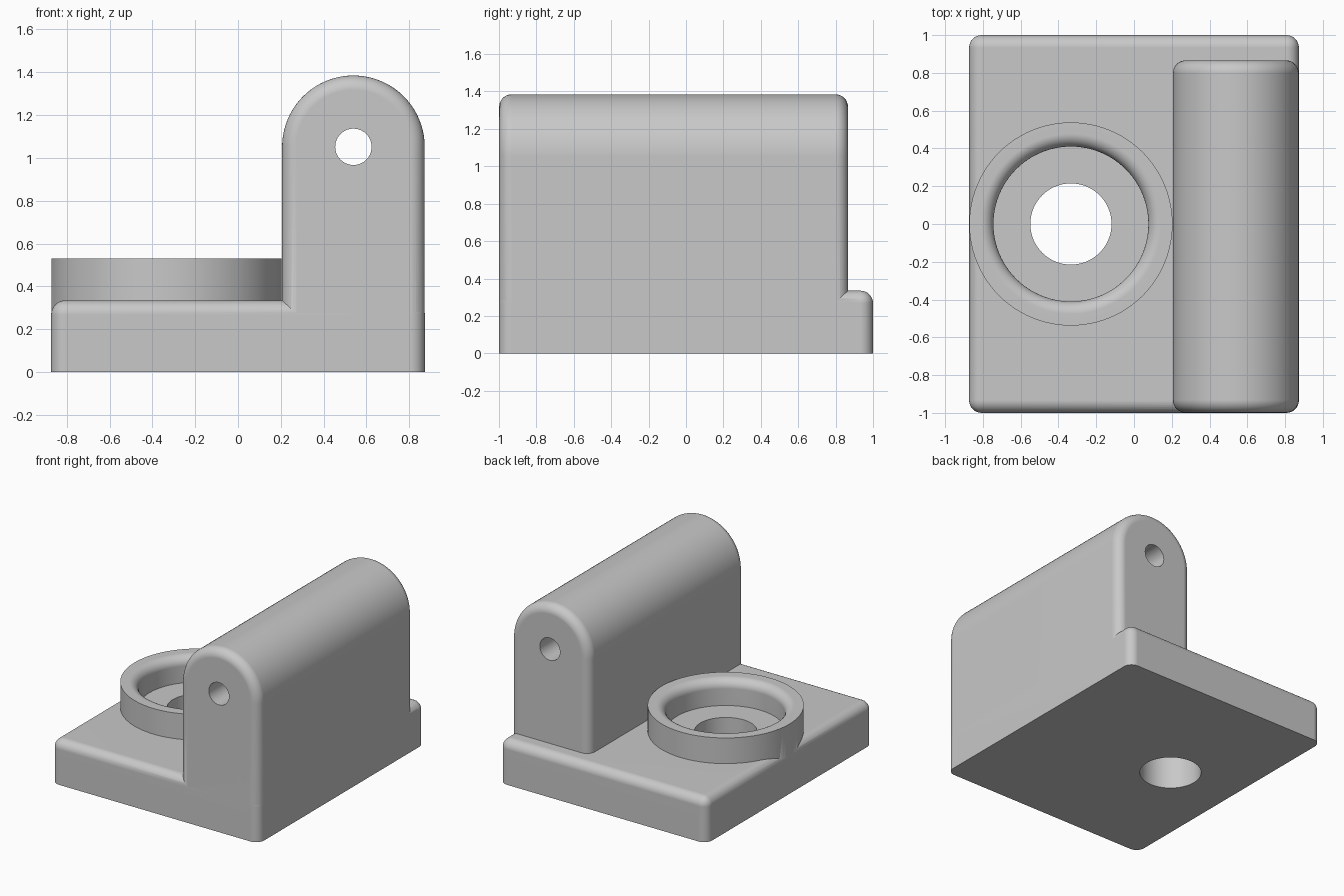
import bpy, bmesh, math
from mathutils import Matrix, Vector

cube = bpy.data.objects.get("Cube")
if cube:
    bpy.data.objects.remove(cube, do_unlink=True)

FILLET = 0.067
HALF_X = 0.873
BASE_TOP = 0.335
GAP = 0.001          # tiny inset that keeps merged faces from coinciding

grey = bpy.data.materials.new("plain grey")
grey.use_nodes = True
colour = (0.58, 0.58, 0.58, 1)
grey.diffuse_color = colour
grey.node_tree.nodes["Principled BSDF"].inputs["Base Color"].default_value = colour


def finish(bm, name):
    bmesh.ops.recalc_face_normals(bm, faces=bm.faces)
    mesh = bpy.data.meshes.new(name)
    bm.to_mesh(mesh)
    bm.free()
    obj = bpy.data.objects.new(name, mesh)
    bpy.context.collection.objects.link(obj)
    mesh.materials.append(grey)
    return obj


def prism(name, outline, vector, rounded):
    """Extrude an outline and round the edges chosen by the rule."""
    bm = bmesh.new()
    face = bm.faces.new([bm.verts.new(p) for p in outline])
    extruded = bmesh.ops.extrude_face_region(bm, geom=[face], use_keep_orig=True)
    top = [v for v in extruded["geom"] if isinstance(v, bmesh.types.BMVert)]
    bmesh.ops.translate(bm, verts=top, vec=vector)
    bmesh.ops.recalc_face_normals(bm, faces=bm.faces)
    edges = [e for e in bm.edges if rounded(e)]
    bmesh.ops.bevel(bm, geom=edges, offset=FILLET, offset_type='OFFSET',
                    segments=8, profile=0.5, affect='EDGES', clamp_overlap=True)
    return finish(bm, name)


def rod(name, radius, length, centre, axis, sides):
    bm = bmesh.new()
    turn = Vector((0, 0, 1)).rotation_difference(Vector(axis)).to_matrix().to_4x4()
    bmesh.ops.create_cone(bm, cap_ends=True, segments=sides, radius1=radius,
                          radius2=radius, depth=length,
                          matrix=Matrix.Translation(centre) @ turn)
    return finish(bm, name)


def combine(target, tool, operation):
    mod = target.modifiers.new(operation.lower(), 'BOOLEAN')
    mod.operation = operation
    mod.solver = 'EXACT'
    mod.object = tool
    bpy.context.view_layer.objects.active = target
    bpy.ops.object.modifier_apply(modifier=mod.name)
    bpy.data.objects.remove(tool, do_unlink=True)


# Base plate: every edge rounded except around the underside
base = prism("bracket_body",
             [(-HALF_X, -1, 0), (HALF_X, -1, 0), (HALF_X, 1, 0), (-HALF_X, 1, 0)],
             (0, 0, BASE_TOP),
             lambda e: max(v.co.z for v in e.verts) > 0.1)

# Arched block: a round-topped profile with rounded end rims
left, right = 0.206, HALF_X - GAP
radius, middle, arch_z = (right - left) / 2, (left + right) / 2, 1.052
steps = 40
outline = [(left, -1 + GAP, 0.05), (right, -1 + GAP, 0.05)]
for i in range(steps + 1):
    a = math.pi * i / steps
    outline.append((middle + radius * math.cos(a), -1 + GAP, arch_z + radius * math.sin(a)))


def end_rim(e):
    a, b = (v.co for v in e.verts)
    return abs(a.y - b.y) < 0.01 and max(a.z, b.z) > 0.1


block = prism("arched_block", outline, (0, 1.865, 0), end_rim)

# Collar: lathed ring with a rounded inner lip
outer, inner, collar_top = 0.538, 0.41, 0.53
collar_x = -HALF_X + outer + GAP
section = [(inner, 0.2), (outer, 0.2), (outer, collar_top)]
for i in range(9):
    a = math.pi / 2 * (1 + i / 8)
    section.append((inner + FILLET + FILLET * math.cos(a),
                    collar_top - FILLET + FILLET * math.sin(a)))
bm = bmesh.new()
ring = [bm.verts.new((collar_x + r, 0, z)) for r, z in section]
loop = [bm.edges.new((ring[i - 1], ring[i])) for i in range(len(ring))]
bmesh.ops.spin(bm, geom=ring + loop, cent=(collar_x, 0, 0), axis=(0, 0, 1),
               angle=math.tau, steps=96, use_merge=True)
bmesh.ops.remove_doubles(bm, verts=bm.verts, dist=0.0001)
collar = finish(bm, "collar")

# Join the parts, then drill the vertical bore and the long pin hole
combine(base, block, 'UNION')
combine(base, collar, 'UNION')
combine(base, rod("bore", 0.215, 2, (collar_x, 0, 0), (0, 0, 1), 64), 'DIFFERENCE')
combine(base, rod("pin_hole", 0.085, 3, (middle, 0, arch_z), (0, 1, 0), 40), 'DIFFERENCE')

# Smooth shading with crisp flat faces
bpy.ops.object.select_all(action='DESELECT')
base.select_set(True)
bpy.context.view_layer.objects.active = base
bpy.ops.object.shade_smooth_by_angle(angle=math.radians(30))
weighted = base.modifiers.new("even_normals", 'WEIGHTED_NORMAL')
weighted.keep_sharp = True
